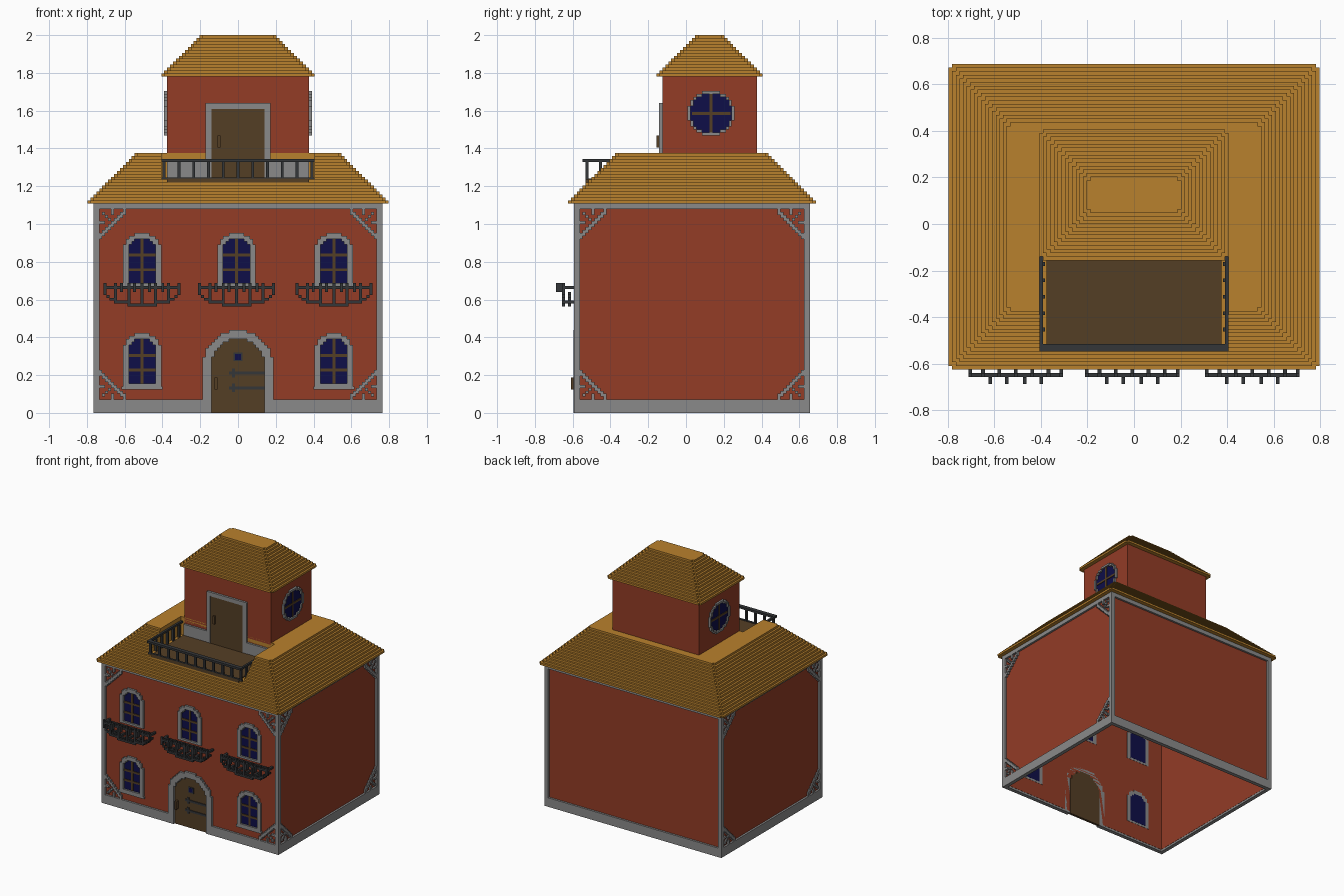
import bpy, bmesh, math
from mathutils import Matrix, Vector

if "Cube" in bpy.data.objects:
    bpy.data.objects.remove(bpy.data.objects["Cube"], do_unlink=True)

U = 1 / 64  # size of one building block


def material(name, rgb):
    m = bpy.data.materials.new(name)
    m.use_nodes = True
    lin = [((c / 255 + 0.055) / 1.055) ** 2.4 for c in rgb] + [1]
    m.diffuse_color = lin
    m.node_tree.nodes["Principled BSDF"].inputs["Base Color"].default_value = lin
    return m


RED = material("red plaster", (147, 60, 38))
TAN = material("ochre tiles", (185, 129, 45))
GREY = material("grey stone", (138, 138, 138))
BROWN = material("brown wood", (84, 62, 37))
BLUE = material("dark blue glass", (14, 14, 72))
IRON = material("dark iron", (52, 54, 56))


def part(name, mat, boxes):
    """One object from boxes (x0, x1, y0, y1, z0, z1) in block units."""
    bm = bmesh.new()
    for x0, x1, y0, y1, z0, z1 in boxes:
        mid = Vector((x0 + x1, y0 + y1, z0 + z1)) * U / 2
        size = Vector((abs(x1 - x0), abs(y1 - y0), abs(z1 - z0))) * U
        place = Matrix.Translation(mid) @ Matrix.Diagonal((*size, 1))
        bmesh.ops.create_cube(bm, size=1, matrix=place)
    me = bpy.data.meshes.new(name)
    bm.to_mesh(me)
    bm.free()
    me.materials.append(mat)
    ob = bpy.data.objects.new(name, me)
    bpy.context.collection.objects.link(ob)


def both(boxes):
    """Boxes plus their mirror across x."""
    return list(boxes) + [(-b, -a, *rest) for a, b, *rest in boxes]


def arch(r, base, top):
    """Half-width by height of a stepped round-headed opening."""
    def width(z):
        if not base < z < top:
            return 0
        rise = max(0, z - (top - r))
        f = r % 1
        return max(1, round(math.sqrt(r * r - rise * rise) - f) + f)
    return width


def disc(r, centre):
    return lambda z: 0 if abs(z - centre) >= r else round(math.sqrt(r * r - (z - centre) ** 2) + 0.4)


def spans(z0, z1, outer, inner=lambda z: 0):
    """Block rows between two outlines, with equal rows joined."""
    runs = []
    for z in range(z0, z1):
        key = (outer(z + 0.5), inner(z + 0.5))
        if runs and runs[-1][0] == key:
            runs[-1][2] = z + 1
        else:
            runs.append([key, z, z + 1])
    out = []
    for (o, i), a, b in runs:
        if o > 0 and i <= 0:
            out.append((-o, o, a, b))
        elif o > i:
            out += [(-o, -i, a, b), (i, o, a, b)]
    return out


def on_front(cx, cells, y0, y1):
    return [(cx + a, cx + b, y0, y1, c, d) for a, b, c, d in cells]


def on_sides(cy, cells, x0, x1):
    return both([(x0, x1, cy + a, cy + b, c, d) for a, b, c, d in cells])


# Main body: half width, front, back, wall top, base height
W, F, B, TOP, BASE = 49, -38, 42, 71, 4.5
WALL, INNER = F + 1, F + 2
part("body_walls", RED, [(1 - W, W - 1, WALL, INNER, 1, TOP), (1 - W, W - 1, B - 2, B - 1, 1, TOP)]
     + both([(W - 2, W - 1, WALL, B - 1, 1, TOP)]))
part("corner_posts", GREY, both([(W - 2, W, y, y + 2, 0, TOP) for y in (F, B - 2)]))
part("top_trim", GREY, [(-W, W, y, y + 2, TOP - 2, TOP) for y in (F, B - 2)]
     + both([(W - 2, W, F, B, TOP - 2, TOP)]))
DOOR = 9
part("base_trim", GREY, both([(DOOR, W, F, INNER - 0.1, 0, BASE), (W - 1.9, W, F, B, 0, BASE)])
     + [(-W, W, B - 1.9, B, 0, BASE)])

# Stepped corner ornaments on the front and both sides
cells = [(i, 8 - i, 1, 2) for i in range(9)] + [(i, i, 1, 1) for i in range(1, 4)] + [(0, 4, 2, 1), (4, 0, 1, 2)]
ornaments = []
for i, k, w, h in cells:
    for z0, z1 in ((BASE + k, BASE + k + h), (TOP - 2 - k - h, TOP - 2 - k)):
        ornaments += both([(W - 2 - i - w, W - 2 - i, F, WALL, z0, z1)])
        for y0, y1 in ((INNER + i, INNER + i + w), (B - 2 - i - w, B - 2 - i)):
            ornaments += both([(W - 1, W, y0, y1, z0, z1)])
part("corner_ornaments", GREY, ornaments)


# Arched windows
def window(name, cx, z):
    top = z + 18
    outer, inner = arch(6.5, z, top), arch(4.5, z + 1, top - 2)
    part(name + "_frame", GREY, on_front(cx, spans(z, top, outer, inner), F, INNER + 0.1))
    part(name + "_glass", BLUE, on_front(cx, spans(z + 1, top - 2, inner), WALL - 0.1, INNER + 0.15))
    bars = [(-0.5, 0.5, z + 1, top - 2)]
    bars += [(-4.5, 4.5, z + h, z + h + 1) for h in (5, 10)]
    part(name + "_bars", BROWN, on_front(cx, bars, WALL - 0.4, WALL))


# Bowed iron balcony under an upper window
def balcony(name, cx, z):
    half, drop = 13, 6
    bowl = lambda x: z - drop * math.sqrt(max(0, 1 - (x / half) ** 2))
    y = F - 4
    boxes = [(cx - half, cx + half, y, y + 1, z, z + 1),
             (cx - half + 1, cx + half - 1, F - 2, F - 1, z, z + 1)]
    for i in range(-half, half):
        low = round(bowl(i + 0.5))
        for y0 in (y, F - 2):
            boxes.append((cx + i, cx + i + 1, y0, y0 + 1, low, low + 1))
    for x in (-9, -4.5, 0, 4.5, 9):
        boxes.append((cx + x - 0.5, cx + x + 0.5, y, y + 1, round(bowl(x)), z + 2))
        boxes.append((cx + x - 0.5, cx + x + 0.5, y, WALL, z - 5, z - 4))
    for x in (-7, -2.5, 2.5, 7):
        boxes.append((cx + x - 0.5, cx + x + 0.5, F - 6, y, z - 1, z + 2))
    for s in (-1, 1):
        x = cx + s * (half - 0.5)
        boxes.append((x - 0.5, x + 0.5, y, y + 1, z - 2, z + 2))
        boxes.append((x - 0.5, x + 0.5, y, WALL, z, z + 1))
    part(name, IRON, boxes)


SILL, UPPER = 9, 43
for side, cx in (("right", -32.5), ("middle", -0.5), ("left", 32.5)):
    window("upper_window_" + side, cx, UPPER)
    balcony("balcony_" + side, cx, UPPER - 1)
    if side != "middle":
        window("lower_window_" + side, cx, SILL)
        part("window_sill_" + side, GREY, on_front(cx, [(-7, 7, SILL - 1, SILL)], F, WALL))

# Front door with arch, hinges, handle and peephole
opening = arch(DOOR, -1, 25)
part("door_arch", GREY, on_front(0, spans(0, 28, arch(DOOR + 3, -1, 28), opening), F - 0.05, INNER))
part("front_door", BROWN, on_front(0, spans(0, 25, opening), WALL - 0.1, INNER + 0.1))
part("door_handle", BROWN, on_front(-12, [(0, 1, 8, 12)], F - 1, WALL) if DOOR > 12
     else on_front(-8, [(0, 1, 8, 12)], F - 1, WALL))
part("door_hinges", IRON, on_front(0, [c for z in (8, 13) for c in
     ((-3, DOOR, z, z + 1), (-2, -1, z - 1, z + 2))], WALL - 0.5, WALL))
part("peephole", BLUE, on_front(0, [(-1, 1, 18, 20)], WALL - 0.4, WALL))
part("peephole_rim", IRON, on_front(0, [(-1.5, 1.5, 17.5, 20.5)], WALL - 0.25, WALL))

# Main roof in stepped layers, with a sunken terrace cut into its front
EAVE, LAYERS, FLOOR, WELL = W + 2, 17, 79, 26
TF, TB, TW = -8, 24, 24  # tower front, back and half width


def layer(hw, y0, y1, z):
    return [(1 - hw, hw - 1, y0, y1, z, z + 1), (-hw, hw, y0 + 1, y1 - 1, z, z + 1)]


roof = []
for i in range(LAYERS):
    hw, y0, y1, z = EAVE - i, F - 2 + i, B + 2 - i, TOP + i
    if z < FLOOR:
        roof += layer(hw, y0, y1, z)
    else:
        roof += [(1 - hw, hw - 1, TF, y1, z, z + 1), (-hw, hw, TF, y1 - 1, z, z + 1)]
        roof += both([(WELL, hw - 1, y0, TF, z, z + 1), (WELL, hw, y0 + 1, TF, z, z + 1)])
part("main_roof", TAN, roof)

# Terrace floor and railing
RF = -34
part("terrace_floor", BROWN, [(-TW, TW, RF, TF, FLOOR - 1, FLOOR + 0.5)])
RAIL = FLOOR + 6
posts = [(5 * k - 0.5, 5 * k + 0.5, RF, RF + 1, FLOOR, RAIL) for k in range(-4, 5)]
side_posts = [(TW + 0.5, TW + 1.5, RF + 4.5 * k, RF + 4.5 * k + 1, FLOOR, RAIL) for k in range(6)]
part("terrace_railing", IRON, posts + both(side_posts)
     + [(-WELL, WELL, RF - 1, RF + 1, RAIL, RAIL + 1), (-WELL, WELL, RF, RF + 1, FLOOR, FLOOR + 0.8)]
     + both([(TW + 1, WELL, RF - 1, TF, RAIL, RAIL + 1)]))

# Tower
EAVES = 114
part("tower_walls", RED, [(-TW, TW, TF, TB, FLOOR, EAVES)])
part("tower_base_trim", GREY, [(-TW, TW, TF - 1, TF, FLOOR, RAIL)])
part("tower_roof", TAN, [b for i in range(14) for b in layer(TW + 2 - i, TF - 2 + i, TB + 2 - i, EAVES + i)])
HEAD = 103
part("tower_door_frame", GREY, on_front(0, [(-11, -DOOR, FLOOR, HEAD), (DOOR, 11, FLOOR, HEAD),
     (-11, 11, HEAD, HEAD + 2)], TF - 1.1, TF))
part("tower_door", BROWN, on_front(0, [(-DOOR, DOOR, FLOOR, HEAD)], TF - 1.05, TF))
part("tower_door_handle", BROWN, on_front(-7, [(0, 1, 90, 94)], TF - 2, TF))

# Round tower windows on both sides
CY, CZ = 8.5, 101.5
ring, pane = disc(7.5, CZ), disc(6.5, CZ)
part("round_window_frames", GREY, on_sides(CY, spans(94, 109, ring, pane), TW, TW + 1))
part("round_window_glass", BLUE, on_sides(CY, spans(95, 108, pane), TW, TW + 0.2))
part("round_window_bars", BROWN, on_sides(CY, [(-0.5, 0.5, CZ - 6.5, CZ + 6.5),
     (-6.5, 6.5, CZ - 0.5, CZ + 0.5)], TW, TW + 0.5))
